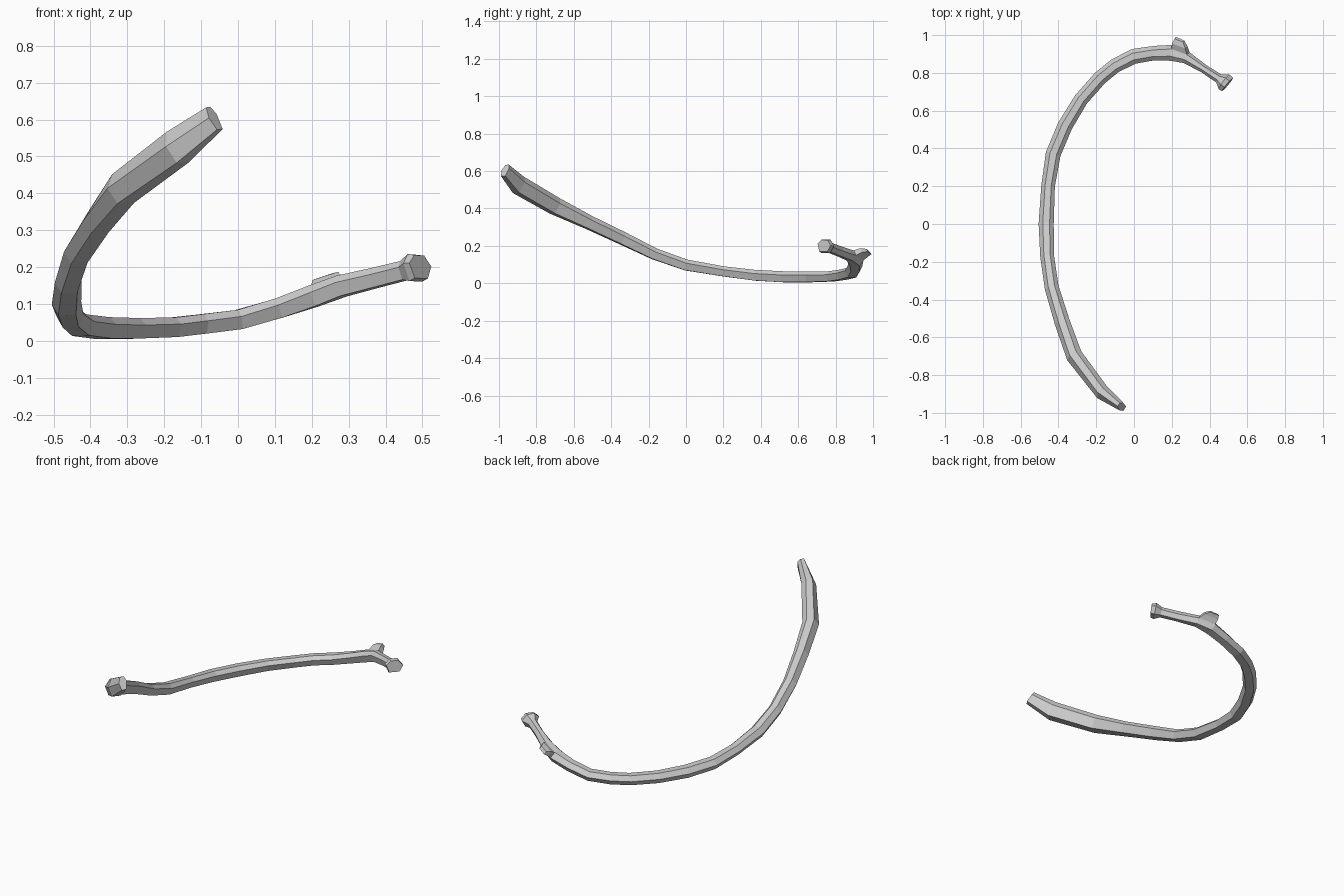
import bpy, bmesh
from mathutils import Vector

# Rib stations from front tip to head: centre x, y, z, width across, height
STATIONS = [
    (-0.065, -0.968, 0.603, 0.045, 0.075),
    (-0.165, -0.895, 0.525, 0.080, 0.100),
    (-0.315, -0.700, 0.412, 0.088, 0.092),
    (-0.380, -0.520, 0.325, 0.082, 0.074),
    (-0.435, -0.340, 0.240, 0.075, 0.070),
    (-0.460, -0.170, 0.157, 0.073, 0.063),
    (-0.465, 0.000, 0.097, 0.080, 0.061),
    (-0.455, 0.200, 0.063, 0.072, 0.056),
    (-0.428, 0.370, 0.042, 0.080, 0.060),
    (-0.365, 0.520, 0.034, 0.080, 0.061),
    (-0.280, 0.660, 0.033, 0.076, 0.058),
    (-0.180, 0.773, 0.036, 0.076, 0.056),
    (-0.100, 0.838, 0.045, 0.076, 0.056),
    (0.000, 0.888, 0.057, 0.080, 0.056),
    (0.110, 0.905, 0.088, 0.076, 0.058),
    (0.205, 0.906, 0.121, 0.086, 0.062),
    (0.280, 0.880, 0.148, 0.065, 0.060),
    (0.370, 0.822, 0.170, 0.046, 0.056),
    (0.450, 0.770, 0.190, 0.050, 0.054),
    (0.478, 0.752, 0.197, 0.096, 0.078),
    (0.495, 0.738, 0.200, 0.092, 0.066),
]
# Six-sided profile: first value points to the inside of the curve
PROFILE = [(1, 0.35), (0.45, 1), (-0.45, 0.95), (-1, 0.05), (-0.55, -0.95), (0.65, -0.9)]
N = len(PROFILE)

# Rib shaft: loft the profile along the stations
bm = bmesh.new()
pts = [Vector(s[:3]) for s in STATIONS]
rings = []
for i, s in enumerate(STATIONS):
    tangent = pts[min(i + 1, len(pts) - 1)] - pts[max(i - 1, 0)]
    tangent.normalize()
    inner = tangent.cross(Vector((0, 0, 1))).normalized()
    up = inner.cross(tangent)
    rings.append([bm.verts.new(pts[i] + inner * u * s[3] / 2 + up * v * s[4] / 2)
                  for u, v in PROFILE])
bands = []
for a, b in zip(rings, rings[1:]):
    bands.append([bm.faces.new((a[k], a[(k + 1) % N], b[(k + 1) % N], b[k])) for k in range(N)])
bm.faces.new(rings[0])
bm.faces.new(rings[-1])

# Tubercle: pull the upper outer facet near the neck out into a knob
def extrude_to(face, centre, scale):
    new = bmesh.ops.extrude_discrete_faces(bm, faces=[face])["faces"][0]
    mid = new.calc_center_median()
    for v in new.verts:
        v.co = Vector(centre) + (v.co - mid) * scale
    return new

bmesh.ops.recalc_face_normals(bm, faces=bm.faces)
knob = extrude_to(bands[15][2], (0.242, 0.950, 0.165), 0.85)
knob = extrude_to(knob, (0.240, 0.977, 0.170), 0.62)
bmesh.ops.recalc_face_normals(bm, faces=bm.faces)

mesh = bpy.data.meshes.new("rib_bone")
bm.to_mesh(mesh)
bm.free()
rib = bpy.data.objects.new("rib_bone", mesh)
bpy.context.collection.objects.link(rib)
